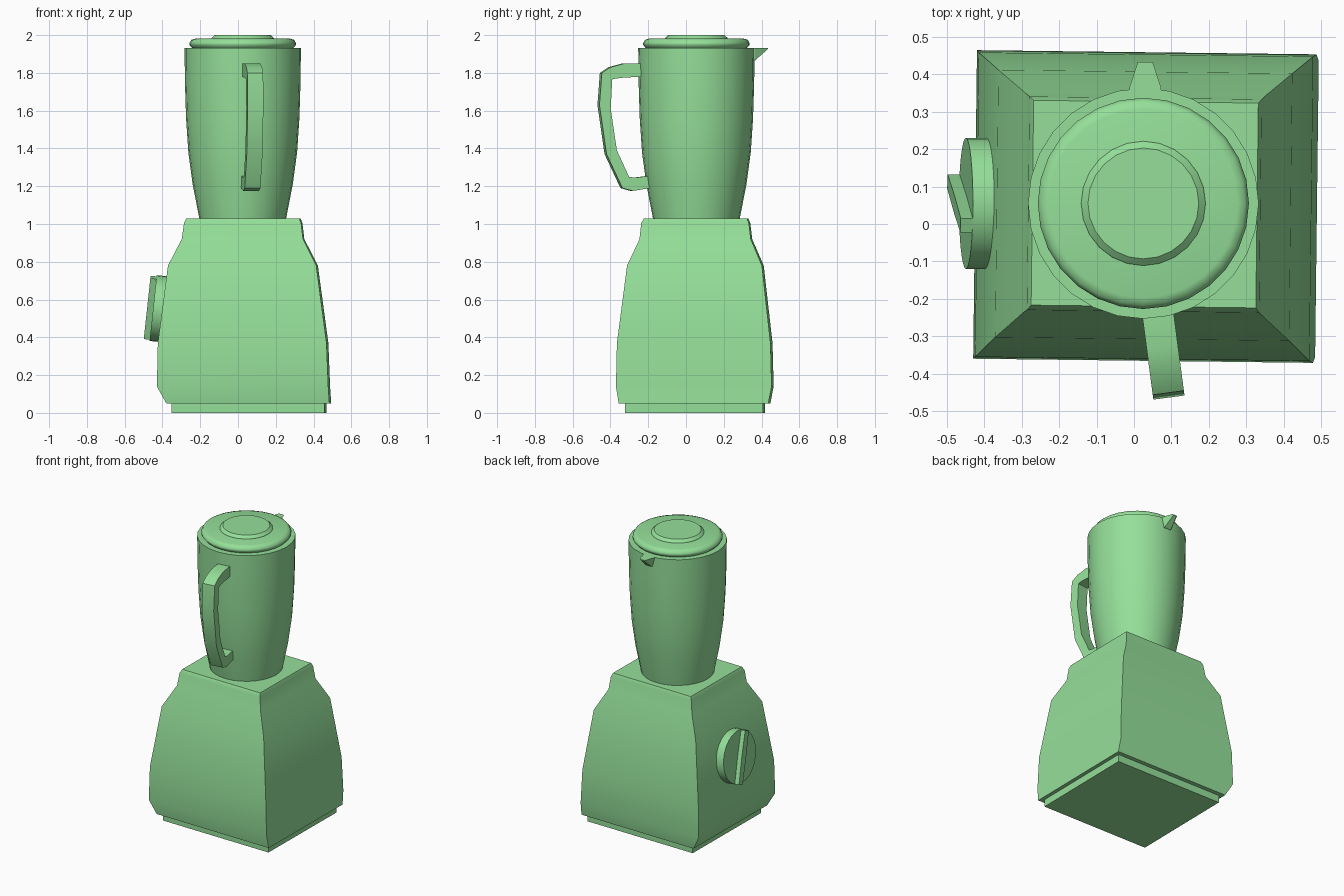
import bpy
import bmesh
import math
from mathutils import Matrix, Vector

cube = bpy.data.objects.get("Cube")
if cube:
    bpy.data.objects.remove(cube, do_unlink=True)

GREEN = (0.30, 0.74, 0.32, 1.0)
green = bpy.data.materials.new("soft green")
green.use_nodes = True
green.diffuse_color = GREEN
green.node_tree.nodes["Principled BSDF"].inputs["Base Color"].default_value = GREEN

AXIS = Vector((0.025, 0.055, 0))           # jug centre line
BODY_TURN = Matrix.Rotation(math.radians(-0.7), 4, "Z")


def finish(name, bm, matrix=None, angle=40):
    """Turn a bmesh into a named, coloured, shaded object."""
    if matrix:
        bm.transform(matrix)
    bmesh.ops.recalc_face_normals(bm, faces=bm.faces)
    mesh = bpy.data.meshes.new(name)
    bm.to_mesh(mesh)
    bm.free()
    mesh.materials.append(green)
    obj = bpy.data.objects.new(name, mesh)
    bpy.context.collection.objects.link(obj)
    bpy.ops.object.select_all(action="DESELECT")
    obj.select_set(True)
    bpy.context.view_layer.objects.active = obj
    bpy.ops.object.shade_smooth_by_angle(angle=math.radians(angle))
    return obj


def loft(name, rings, matrix=None, angle=40):
    """Skin a stack of equal point rings and cap both ends."""
    bm = bmesh.new()
    loops = [[bm.verts.new(p) for p in ring] for ring in rings]
    n = len(loops[0])
    for low, high in zip(loops, loops[1:]):
        for i in range(n):
            j = (i + 1) % n
            bm.faces.new((low[i], low[j], high[j], high[i]))
    bm.faces.new(loops[0])
    bm.faces.new(loops[-1])
    return finish(name, bm, matrix, angle)


def turned(name, profile, matrix, sides=28, angle=40):
    """Lathe a list of (radius, height) pairs."""
    turns = [math.tau * i / sides for i in range(sides)]
    rings = [[(r * math.cos(a), r * math.sin(a), z) for a in turns]
             for r, z in profile]
    return loft(name, rings, matrix, angle)


def rectangle(z, x0, x1, y0, y1):
    return [(x0, y0, z), (x1, y0, z), (x1, y1, z), (x0, y1, z)]


# Motor housing and foot
body_levels = [
    (0.05, -0.375, 0.488, -0.35, 0.442),
    (0.14, -0.425, 0.482, -0.365, 0.459),
    (0.37, -0.42, 0.473, -0.36, 0.453),
    (0.78, -0.367, 0.418, -0.307, 0.407),
    (0.92, -0.295, 0.347, -0.242, 0.347),
    (1.005, -0.283, 0.337, -0.233, 0.337),
    (1.028, -0.272, 0.328, -0.22, 0.327),
]
loft("motor_housing", [rectangle(*level) for level in body_levels], BODY_TURN)
foot_levels = [(z, -0.348, 0.463, -0.318, 0.413) for z in (0, 0.06)]
loft("foot", [rectangle(*level) for level in foot_levels], BODY_TURN)

# Jug, lid and cap
on_axis = Matrix.Translation(AXIS)
turned("jug", [(0.228, 1.02), (0.265, 1.21), (0.288, 1.38), (0.3, 1.56),
               (0.306, 1.75), (0.308, 1.932)], on_axis)
turned("lid", [(0.262, 1.925), (0.282, 1.948), (0.282, 1.958),
               (0.272, 1.975), (0.252, 1.981)], on_axis, angle=50)
turned("lid_cap", [(0.168, 1.975), (0.165, 1.985), (0.148, 2.0)],
       on_axis, sides=24, angle=25)

# Handle: pairs of outer and inner points, as (distance from axis, height)
handle_path = [
    ((0.29, 1.85), (0.29, 1.78)), ((0.39, 1.85), (0.395, 1.775)),
    ((0.465, 1.83), (0.435, 1.77)), ((0.51, 1.80), (0.455, 1.765)),
    ((0.523, 1.63), (0.463, 1.61)), ((0.485, 1.37), (0.43, 1.39)),
    ((0.40, 1.19), (0.365, 1.25)), ((0.345, 1.175), (0.335, 1.245)),
    ((0.255, 1.19), (0.255, 1.255)),
]
half = 0.042
handle_rings = [[(-half, -a, b), (half, -a, b), (half, -c, d), (-half, -c, d)]
                for (a, b), (c, d) in handle_path]
loft("handle", handle_rings,
     on_axis @ Matrix.Rotation(math.radians(7.5), 4, "Z"), angle=20)

# Pouring spout: wide at the rim, narrow at the tip
spout_sections = [(0.28, 0.042, 1.855), (0.31, 0.042, 1.865), (0.378, 0.02, 1.926)]
spout_rings = [[(-w, y, 1.932), (w, y, 1.932), (w * 0.6, y, low), (-w * 0.6, y, low)]
               for y, w, low in spout_sections]
loft("spout", spout_rings,
     Matrix.Translation(AXIS + Vector((0.005, 0, 0))), angle=15)

# Control dial, lying along the sloping side
tilt = math.radians(6.2)
normal = Vector((-math.cos(tilt), 0, math.sin(tilt)))
up = Vector((math.sin(tilt), 0, math.cos(tilt)))
side = normal.cross(up)
dial = Matrix.Translation((-0.449, 0.055, 0.555)) @ \
    Matrix((up, side, normal)).transposed().to_4x4()
turned("dial", [(0.175, -0.08), (0.175, 0)], dial, sides=32)

# Raised grip across the dial, turned so its top leans to the front
grip_angle = math.copysign(math.radians(20), -side.y)
grip_outline = [(-0.172, -0.02), (0, -0.024), (0.172, -0.02),
                (0.172, 0.02), (0, 0.024), (-0.172, 0.02)]
loft("dial_grip", [[(x, y, z) for x, y in grip_outline] for z in (-0.01, 0.032)],
     dial @ Matrix.Rotation(grip_angle, 4, "Z"))
